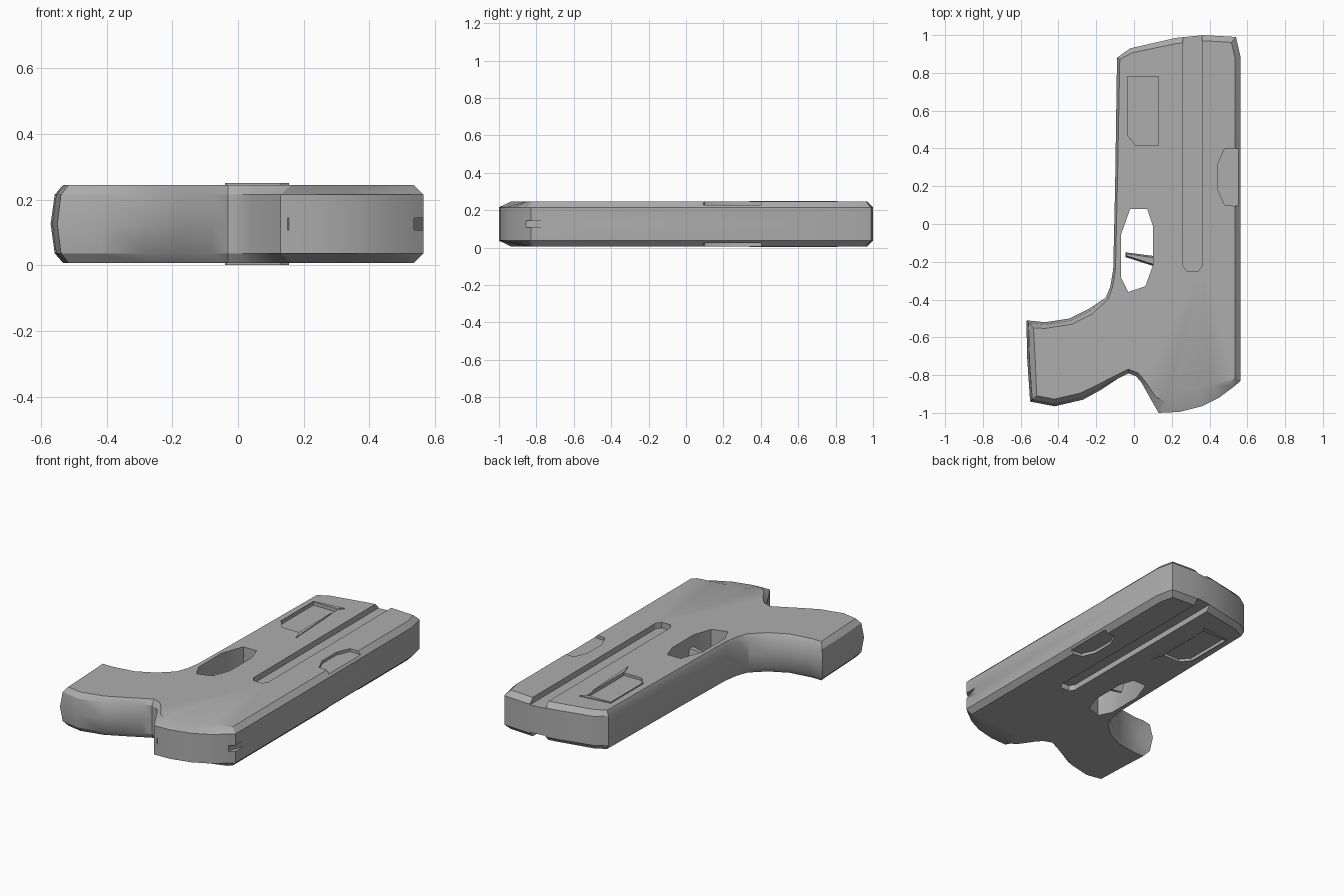
import bpy, bmesh, math
from mathutils import Vector

if "Cube" in bpy.data.objects:
    bpy.data.objects.remove(bpy.data.objects["Cube"])

MID, HALF, SIDE = 0.126, 0.119, 0.089   # mid plane, half thickness, half of the upright wall

grey = bpy.data.materials.new("grey plastic")
grey.use_nodes = True
COLOUR = (0.42, 0.42, 0.42, 1)
grey.diffuse_color = COLOUR
grey.node_tree.nodes["Principled BSDF"].inputs["Base Color"].default_value = COLOUR


def inset(points, amounts):
    """Move each outline point inward (outline runs clockwise)."""
    result, n = [], len(points)
    for i, p in enumerate(points):
        a = (p - points[i - 1]).normalized()
        b = (points[(i + 1) % n] - p).normalized()
        na, nb = Vector((a.y, -a.x)), Vector((b.y, -b.x))
        m = (na + nb).normalized()
        result.append(p + m * amounts[i] / max(m.dot(na), 0.6))
    return result


def loft(bm, rings):
    """Skin a stack of (points, z) rings and cap both ends."""
    loops = [[bm.verts.new((p[0], p[1], z)) for p in pts] for pts, z in rings]
    n = len(loops[0])
    for low, high in zip(loops, loops[1:]):
        for i in range(n):
            j = (i + 1) % n
            bm.faces.new((low[i], low[j], high[j], high[i]))
    bm.faces.new(loops[0])
    bm.faces.new(loops[-1])


def prism(bm, pts, z0, z1):
    loft(bm, [(pts, z0), (pts, z1)])


def finish(bm, name):
    bmesh.ops.recalc_face_normals(bm, faces=bm.faces)
    mesh = bpy.data.meshes.new(name)
    bm.to_mesh(mesh)
    bm.free()
    mesh.materials.append(grey)
    obj = bpy.data.objects.new(name, mesh)
    bpy.context.collection.objects.link(obj)
    return obj


def smooth(obj):
    bpy.ops.object.select_all(action='DESELECT')
    obj.select_set(True)
    bpy.context.view_layer.objects.active = obj
    bpy.ops.object.shade_smooth_by_angle(angle=math.radians(30))


# Body outline: x, y and the width of the edge slope at that point
outline = [
    (-.09, .88, .015), (-.02, .93, .025), (.22, .985, .03), (.37, 1, .03), (.54, .99, .03),
    (.565, .88, .03), (.565, -.83, .03), (.53, -.86, .03), (.45, -.92, .08), (.36, -.965, .11),
    (.24, -.995, .13), (.13, -1, .06), (.09, -.93, .03), (.04, -.84, .02), (.01, -.805, .02),
    (-.03, -.79, .02), (-.08, -.815, .02), (-.17, -.875, .02), (-.27, -.93, .025),
    (-.42, -.965, .025), (-.55, -.94, .025), (-.565, -.72, .03), (-.57, -.51, .025),
    (-.47, -.52, .02), (-.34, -.5, .02), (-.24, -.45, .02), (-.15, -.39, .015),
    (-.125, -.33, .012), (-.11, -.24, .012), (-.1, .2, .012)]
points = [Vector(p[:2]) for p in outline]
slopes = [p[2] for p in outline]
# The grip has a soft ridge along its middle
ridge = [.012 if p.x < -.1 and p.y < -.4 else 0 for p in points]
wall = inset(points, ridge)
face = inset(wall, slopes)

bm = bmesh.new()
loft(bm, [(face, MID - HALF), (wall, MID - SIDE), (points, MID),
          (wall, MID + SIDE), (face, MID + HALF)])
body = finish(bm, "body")

# Cutters: finger opening, and on both faces a long channel, a panel and an edge port
hole = [(-.02, .08), (.07, .08), (.1, -.01), (.1, -.22), (.06, -.33),
        (-.03, -.36), (-.07, -.28), (-.07, -.06)]
channel = [(.26, 1.1), (.36, 1.1), (.36, -.22), (.34, -.25), (.28, -.25), (.26, -.22)]
panel = [(-.035, .78), (.13, .78), (.13, .415), (.01, .415), (-.035, .47)]
port = [(.48, .4), (.6, .4), (.6, .09), (.48, .1), (.445, .18), (.445, .32)]

bm = bmesh.new()
prism(bm, hole, -.1, .4)
for s in (-1, 1):
    for shape, depth in ((channel, .035), (panel, .016), (port, .018)):
        prism(bm, shape, MID + s * (HALF - depth), MID + s * .2)
# Small wedge nicks on the corners at mid height
for tip, along in (((.535, -.83), (0, .1)), ((.15, -.97), (-.03, -.06))):
    x, y = tip
    nick = [(x, y), (x + along[0] + .04, y + along[1]), (x + .04, y - .06), (x, y - .06)]
    prism(bm, nick, MID - .018, MID + .018)
cutter = finish(bm, "cutter")
cutter.hide_render = True

cut = body.modifiers.new("cuts", 'BOOLEAN')
cut.operation = 'DIFFERENCE'
cut.solver = 'EXACT'
cut.object = cutter
bpy.context.view_layer.objects.active = body
bpy.ops.object.modifier_apply(modifier=cut.name)
bpy.data.objects.remove(cutter)
smooth(body)

# Slim raised lips beside each panel
lips = [[(-.04, .78), (-.035, .78), (-.035, .47), (-.04, .47)],
        [(.13, .72), (.135, .71), (.155, .34), (.13, .41)],
        [(-.04, .78), (.13, .78), (.155, .81), (-.04, .787)]]
bm = bmesh.new()
for s in (-1, 1):
    for lip in lips:
        prism(bm, lip, MID + s * (HALF - .01), MID + s * (HALF + .005))
finish(bm, "panel_lips")

# Trigger: a thin blade across the finger opening, narrowing to its tip
bm = bmesh.new()
root = [(.11, -.225), (.11, -.17), (-.045, -.15), (-.045, -.175)]
tip = [(.11, -.215), (.11, -.18), (-.04, -.157), (-.04, -.168)]
loft(bm, [(tip, MID - .05), (root, MID - .015), (root, MID + .015), (tip, MID + .05)])
finish(bm, "trigger")
